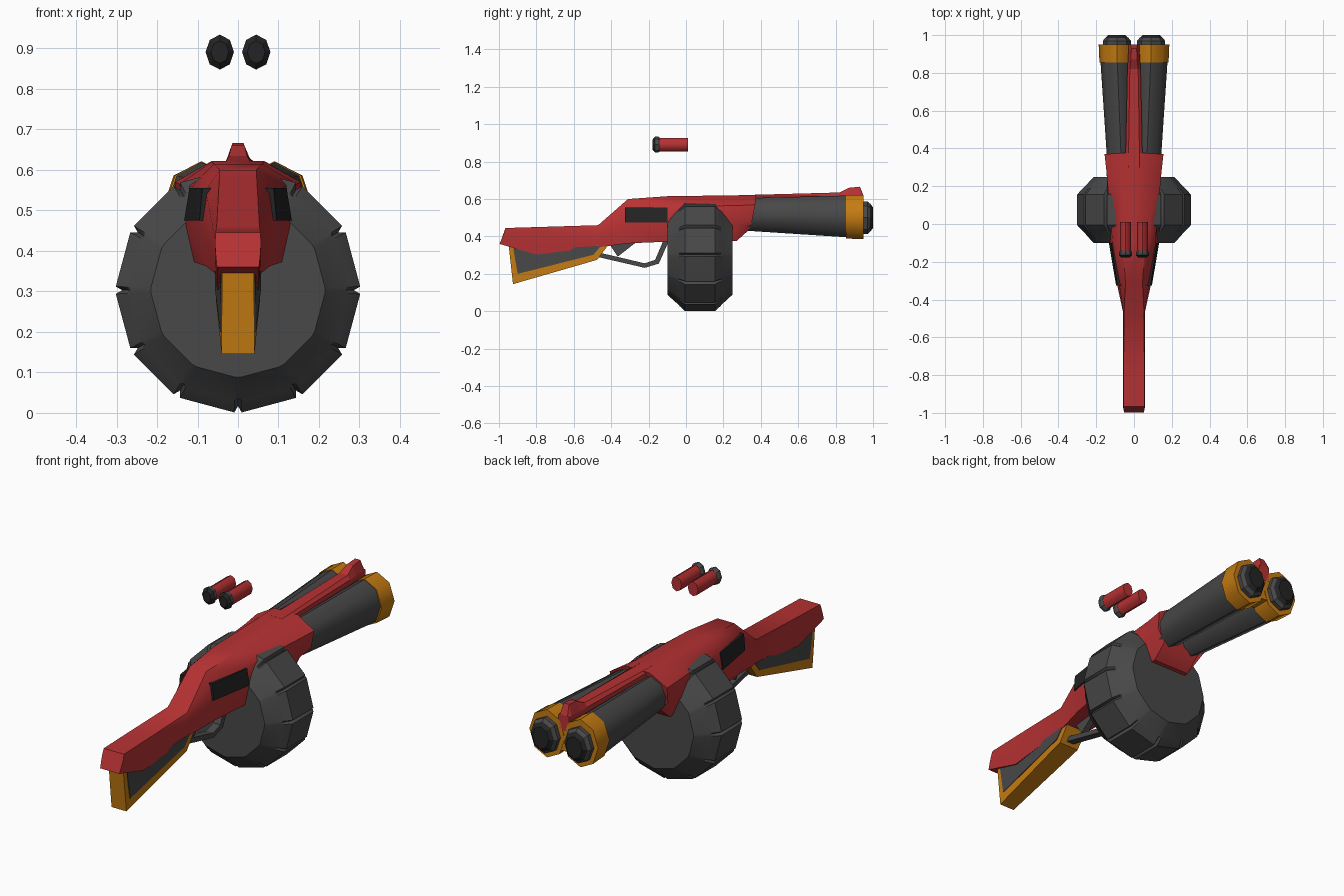
import bpy
import bmesh
from math import sin, cos, pi, radians

if "Cube" in bpy.data.objects:
    bpy.data.objects.remove(bpy.data.objects["Cube"])


def material(name, rgb):
    m = bpy.data.materials.new(name)
    m.use_nodes = True
    m.diffuse_color = (*rgb, 1)
    m.node_tree.nodes["Principled BSDF"].inputs["Base Color"].default_value = (*rgb, 1)
    return m


RED = material("red", (0.47, 0.031, 0.033))
GREY = material("dark grey", (0.065, 0.065, 0.065))
AMBER = material("amber", (0.56, 0.2, 0.006))
BLACK = material("black", (0.017, 0.017, 0.017))


def loft(name, rings, mats, smooth=35, rule=None):
    """Skin a list of equal-length rings and cap both ends."""
    bm = bmesh.new()
    vs = [[bm.verts.new(p) for p in ring] for ring in rings]
    n = len(vs[0])
    for a, b in zip(vs, vs[1:]):
        for i in range(n):
            j = (i + 1) % n
            bm.faces.new((a[i], a[j], b[j], b[i]))
    bm.faces.new(vs[0])
    bm.faces.new(vs[-1])
    bmesh.ops.recalc_face_normals(bm, faces=bm.faces)
    if rule:
        for f in bm.faces:
            f.material_index = rule(f.calc_center_median())
    me = bpy.data.meshes.new(name)
    bm.to_mesh(me)
    bm.free()
    for m in mats:
        me.materials.append(m)
    ob = bpy.data.objects.new(name, me)
    bpy.context.collection.objects.link(ob)
    bpy.ops.object.select_all(action="DESELECT")
    ob.select_set(True)
    bpy.context.view_layer.objects.active = ob
    if smooth:
        bpy.ops.object.shade_smooth_by_angle(angle=radians(smooth))
    return ob


def oval(x, y, z, rx, rz, n=8):
    return [(x + rx * cos(2 * pi * i / n), y, z + rz * sin(2 * pi * i / n)) for i in range(n)]


def slab(name, outline, width, mat):
    """Side outline of (y, z) points, as wide as width(y)."""
    return loft(name, [[(s * width(y), y, z) for y, z in outline] for s in (-1, 1)], [mat], 0)


# Main body and shoulder stock: levels of (y, z, half width) from top to bottom
def section(*levels):
    right = [(w, y, z) for y, z, w in levels]
    return right + [(-x, y, z) for x, y, z in reversed(right)]


def straight(y, *levels):
    return section(*[(y, z, w) for z, w in levels])


body = [
    section((-.965, .445, .055), (-.973, .42, .057), (-.985, .39, .055), (-.997, .36, .052)),
    straight(-.8, (.45, .055), (.42, .057), (.36, .055), (.303, .052)),
    straight(-.47, (.46, .053), (.43, .057), (.38, .057), (.342, .053)),
    straight(-.31, (.60, .045), (.55, .08), (.47, .092), (.363, .08)),
    straight(-.1, (.615, .06), (.56, .113), (.465, .129), (.372, .108)),
    straight(.27, (.62, .065), (.565, .145), (.47, .142), (.375, .1)),
    section((.375, .622, .065), (.37, .57, .156), (.355, .49, .15), (.342, .44, .1)),
]
loft("body_and_stock", body, [RED], 40)

# Dark ports on both sides of the body
for side, s in (("left", 1), ("right", -1)):
    rear = [(.07, .475), (.095, .475), (.088, .555), (.06, .555)]
    front = [(.1, .475), (.133, .475), (.12, .555), (.09, .555)]
    loft("side_port_" + side,
         [[(s * x, -.325, z) for x, z in rear], [(s * x, -.1, z) for x, z in front]], [BLACK], 0)


# Stock frame with side panels
def grip_width(y):
    return .04 + .03 * (y + .94)


slab("stock_frame", [(-.95, .37), (-.925, .145), (-.475, .275), (-.415, .355), (-.47, .38), (-.8, .35)],
     grip_width, AMBER)
slab("stock_panel", [(-.925, .345), (-.9, .2), (-.495, .302), (-.455, .35), (-.8, .33)],
     lambda y: grip_width(y) + .003, GREY)

# Trigger and its guard
slab("trigger", [(-.41, .36), (-.365, .292), (-.265, .37)], lambda y: .015, GREY)
slab("trigger_guard", [(-.47, .315), (-.22, .256), (-.165, .275), (-.12, .38), (-.09, .38),
                       (-.145, .255), (-.22, .232), (-.47, .29)], lambda y: .02, GREY)


# Drum magazine: twelve-sided with a notch along each rim corner
def drum_ring(y, r, depth):
    ring = []
    for i in range(12):
        a = i * pi / 6
        for da, dr in ((-.03, 0), (0, depth), (.03, 0)):
            ring.append(((r - dr) * cos(a + da), y, .303 + (r - dr) * sin(a + da)))
    return ring


loft("drum_magazine", [drum_ring(*p) for p in (
    (-.1, .215, 0), (-.04, .268, 0), (-.035, .275, .008), (-.005, .302, .016),
    (.155, .302, .016), (.185, .275, .008), (.19, .268, 0), (.248, .215, 0))], [GREY], 25)

# Barrels with muzzle bands and plugs
for side, s in (("left", 1), ("right", -1)):
    loft("barrel_" + side, [oval(s * .066, .3, .518, .074, .086),
                            oval(s * .089, .87, .507, .089, .112)], [GREY], 50)
    loft("muzzle_band_" + side, [oval(s * .089, .855, .505, .094, .116),
                                 oval(s * .091, .95, .503, .096, .118)], [AMBER], 50)
    loft("muzzle_plug_" + side, [oval(s * .091, .94, .5, .074, .088), oval(s * .091, .97, .5, .074, .088),
                                 oval(s * .091, .985, .5, .062, .075), oval(s * .091, 1, .5, .045, .055)],
         [GREY, BLACK], 0, lambda c: int(c.y > .98))

# Filler between the muzzle bands
loft("muzzle_bridge", [[(x, y, z) for x, z in ((-.05, .44), (.05, .44), (.05, .57), (-.05, .57))]
                       for y in (.857, .948)], [AMBER], 0)


# Sight rib rising into the front sight
def rib(y, z, low, high):
    return [(-low, y, .54), (low, y, .54), (low, y, .615), (high, y, z), (-high, y, z), (-low, y, .615)]


loft("sight_rib", [rib(.3, .621, .046, .03), rib(.82, .635, .035, .022), rib(.87, .66, .032, .016),
                   rib(.93, .666, .029, .014), rib(.95, .617, .029, .02)], [RED], 0)

# Two loose cartridges floating above
for side, s in (("left", 1), ("right", -1)):
    loft("cartridge_" + side, [oval(s * .045, -.155, .891, .028, .036),
                               oval(s * .045, .01, .891, .028, .036)], [RED], 50)
    loft("cartridge_base_" + side, [oval(s * .045, -.178, .891, .022, .028), oval(s * .045, -.165, .891, .035, .043),
                                    oval(s * .045, -.15, .891, .035, .043), oval(s * .045, -.14, .891, .029, .037)],
         [GREY, BLACK], 0, lambda c: int(c.y < -.168))
